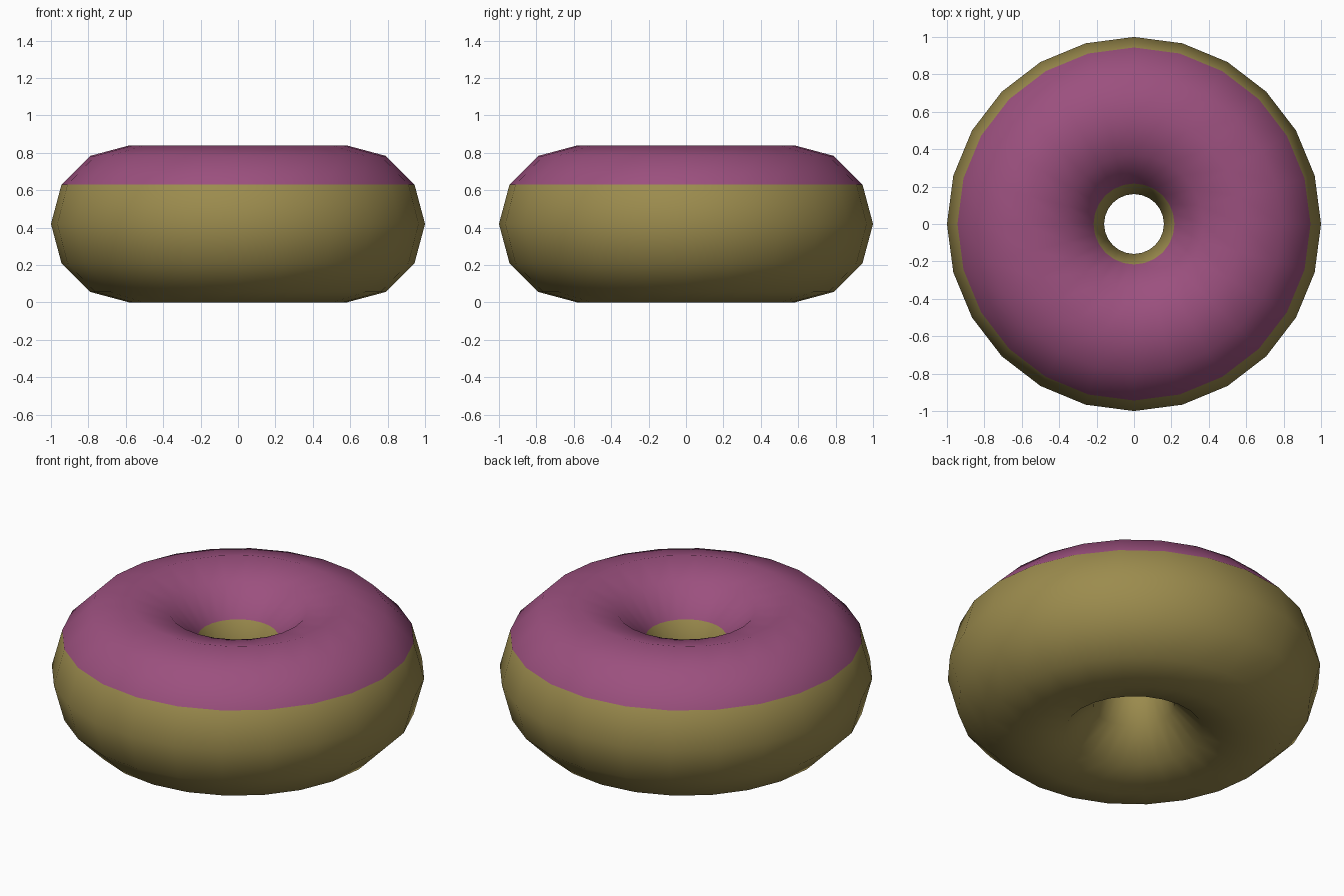
import bpy

if "Cube" in bpy.data.objects:
    bpy.data.objects.remove(bpy.data.objects["Cube"])

# Ring-shaped dough body
R, r = 0.58, 0.42
bpy.ops.mesh.primitive_torus_add(major_radius=R, minor_radius=r,
                                 major_segments=24, minor_segments=12,
                                 location=(0, 0, 0))
ring = bpy.context.object
ring.name = "doughnut"
for v in ring.data.vertices:      # stand the ring on the floor
    v.co.z += r


def material(name, color):
    m = bpy.data.materials.new(name)
    m.diffuse_color = (*color, 1)
    m.use_nodes = True
    m.node_tree.nodes["Principled BSDF"].inputs["Base Color"].default_value = m.diffuse_color
    ring.data.materials.append(m)


material("dough", (0.33, 0.26, 0.075))
material("icing", (0.33, 0.08, 0.21))

# Icing covers the faces above the 30 degree loop; everything is smooth
for f in ring.data.polygons:
    f.use_smooth = True
    f.material_index = 1 if f.center.z > r + 0.5 * r else 0
